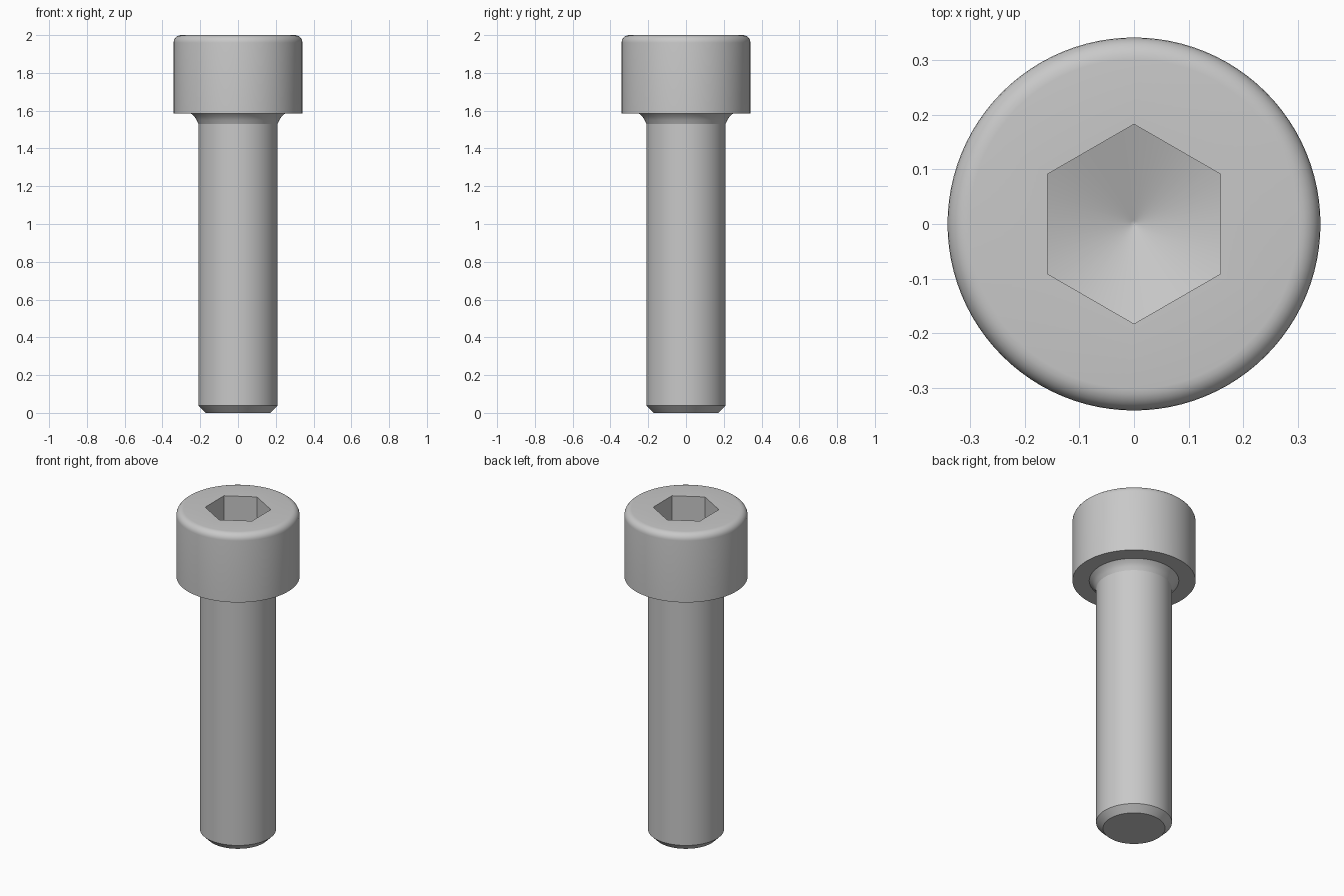
import bpy
import bmesh
from math import sin, cos, pi, radians, tan

cube = bpy.data.objects.get("Cube")
if cube:
    bpy.data.objects.remove(cube, do_unlink=True)

SEGMENTS = 96
HEAD_R, SHANK_R, FLAT_R = 0.341, 0.21, 0.158
TOP, HEAD_BOTTOM, ROUND = 2.0, 1.584, 0.04
SOCKET_APEX, CONE_SLOPE = 1.73, tan(radians(20))

steel = bpy.data.materials.new("steel_grey")
steel.use_nodes = True
colour = (0.58, 0.58, 0.58, 1)
steel.diffuse_color = colour
steel.node_tree.nodes["Principled BSDF"].inputs["Base Color"].default_value = colour

bm = bmesh.new()
angles = [2 * pi * i / SEGMENTS for i in range(SEGMENTS)]


def circle(r, z):
    return [bm.verts.new((r * cos(a), r * sin(a), z)) for a in angles]


def hexagon(height, scale=1.0):
    """Hexagonal ring with corners on the y axis; height depends on the radius."""
    ring = []
    for a in angles:
        r = scale * FLAT_R / cos((a + pi / 6) % (pi / 3) - pi / 6)
        ring.append(bm.verts.new((r * cos(a), r * sin(a), height(r))))
    return ring


def cone_height(r):
    return SOCKET_APEX + CONE_SLOPE * r


# Shank with chamfered tip, and the flare under the head
profile = [(0.172, 0), (SHANK_R, 0.038), (SHANK_R, 1.53),
           (0.219, 1.55), (0.230, 1.568), (0.248, HEAD_BOTTOM)]

# Cylindrical head with a rounded top rim
profile.append((HEAD_R, HEAD_BOTTOM))
for i in range(7):
    a = pi / 2 * i / 6
    profile.append((HEAD_R - ROUND + ROUND * cos(a), TOP - ROUND + ROUND * sin(a)))
rings = [circle(r, z) for r, z in profile]

# Hexagonal socket with a shallow conical floor
rings.append(hexagon(lambda r: TOP))
rings.append(hexagon(cone_height))
rings.append(hexagon(cone_height, 0.04))

# Skin the rings and close both ends
for lower, upper in zip(rings, rings[1:]):
    for i in range(SEGMENTS):
        j = (i + 1) % SEGMENTS
        bm.faces.new((lower[i], lower[j], upper[j], upper[i]))
bm.faces.new(rings[0][::-1])
apex = bm.verts.new((0, 0, SOCKET_APEX))
for i in range(SEGMENTS):
    bm.faces.new((rings[-1][i], rings[-1][(i + 1) % SEGMENTS], apex))
bmesh.ops.recalc_face_normals(bm, faces=bm.faces)

mesh = bpy.data.meshes.new("socket_head_bolt")
bm.to_mesh(mesh)
bm.free()
mesh.materials.append(steel)
bolt = bpy.data.objects.new("socket_head_bolt", mesh)
bpy.context.collection.objects.link(bolt)

# Smooth curved surfaces, keep machined edges crisp
bpy.ops.object.select_all(action="DESELECT")
bolt.select_set(True)
bpy.context.view_layer.objects.active = bolt
bpy.ops.object.shade_smooth_by_angle(angle=radians(23))
